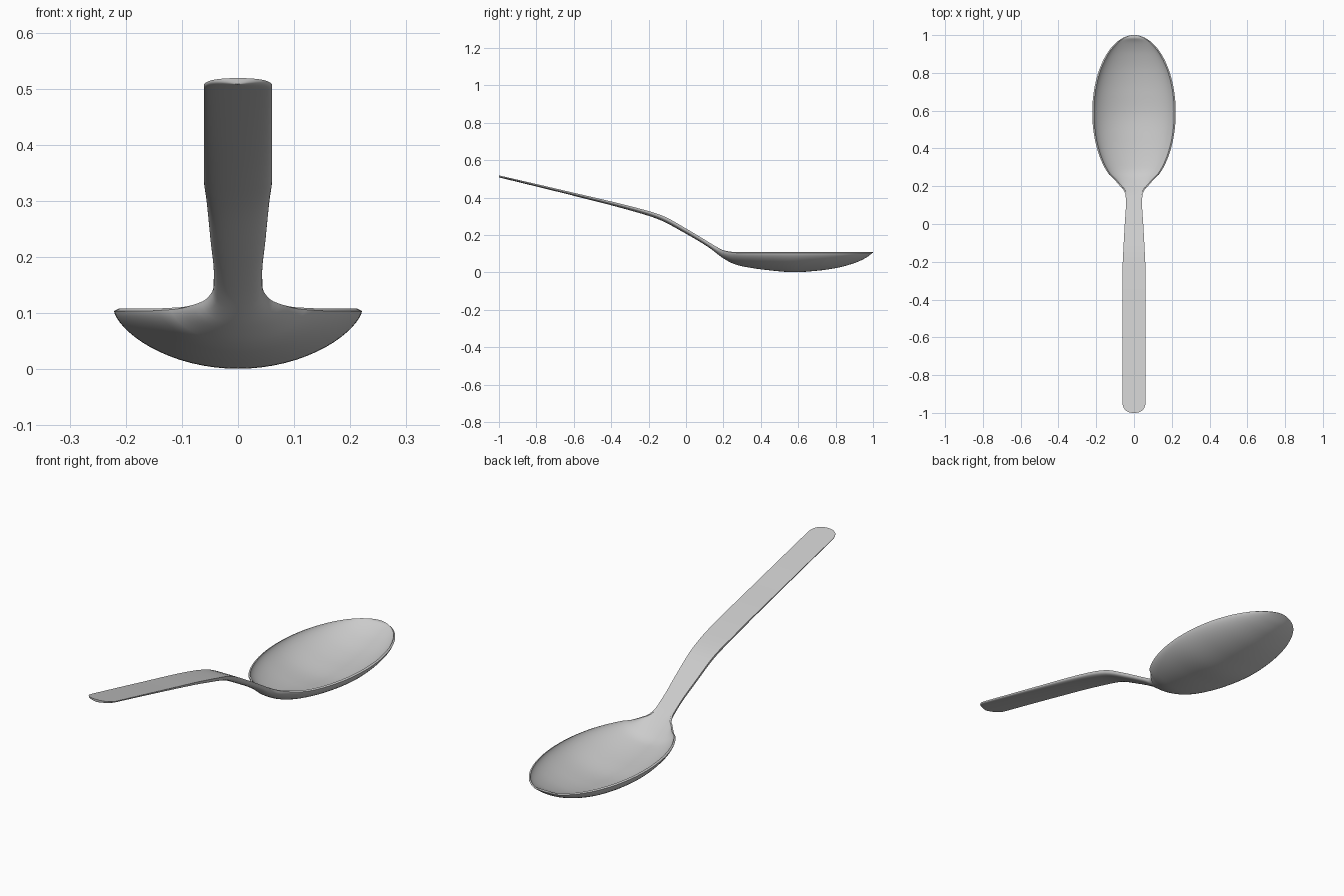
import bpy, bmesh, math

if "Cube" in bpy.data.objects:
    bpy.data.objects.remove(bpy.data.objects["Cube"])


def curve(keys, y):
    """Monotone cubic interpolation through (position, value) keys."""
    xs, vs = zip(*keys)
    n = len(xs)
    if y <= xs[0]:
        return vs[0]
    if y >= xs[-1]:
        return vs[-1]
    d = [(vs[i + 1] - vs[i]) / (xs[i + 1] - xs[i]) for i in range(n - 1)]
    m = [d[0]]
    for a, b in zip(d, d[1:]):
        m.append(2 * a * b / (a + b) if a * b > 0 else 0)
    m.append(d[-1])
    i = max(k for k in range(n - 1) if xs[k] <= y)
    h = xs[i + 1] - xs[i]
    t = (y - xs[i]) / h
    return ((2*t**3 - 3*t*t + 1) * vs[i] + (t**3 - 2*t*t + t) * h * m[i]
            + (3*t*t - 2*t**3) * vs[i + 1] + (t**3 - t*t) * h * m[i + 1])


# Side profile: upper line, lower line; plan: half width of the handle and neck
TOP = [(-1, .519), (-.6, .426), (-.27, .347), (-.13, .305), (0, .235),
       (.1, .175), (.16, .139), (.2, .119), (.25, .110), (.32, .108), (1, .108)]
BOTTOM = [(-1, .508), (-.95, .496), (-.6, .410), (-.3, .332), (-.15, .285),
          (0, .207), (.12, .135), (.2, .075), (.25, .048), (.3, .033), (.45, .011),
          (.58, .001), (.7, .009), (.8, .023), (.9, .050), (.96, .077), (1, .106)]
WIDTH = [(-.94, .061), (-.25, .061), (-.15, .057), (0, .049), (.1, .043),
         (.15, .044), (.18, .055), (.205, .078), (.24, .108), (.26, .1305)]


def half_width(y):
    if y < -.94:
        t = min(1, (-.94 - y) / .06)
        return .061 * (1 - t ** 2.4) ** (1 / 2.4)
    if y > .26:
        return .221 * math.sqrt(max(0, 1 - ((y - .59) / .41) ** 2))
    return curve(WIDTH, y)


def section(y, n=32):
    """Closed cross-section ring: underside, rim, then the upper surface."""
    w = max(half_width(y), .0015)
    top, low = curve(TOP, y), curve(BOTTOM, y)
    depth = top - low
    s = min(1, max(0, (y - .13) / .15))
    s = s * s * (3 - 2 * s)
    power = .6 + .75 * s
    hollow = max(0, depth - .014) * s
    inner = w - min(.008, w * .15)
    ring = []
    for k in range(n + 1):
        a = math.pi * (k / n - .5)
        f = max(0, math.cos(a)) ** power
        ring.append((w * math.sin(a), y, top - .004 * s * min(1, w / .05) - (depth - .004 * s * min(1, w / .05)) * f))
    for k in range(n + 1):
        a = math.pi * (.5 - k / n)
        f = max(0, math.cos(a)) ** power
        ring.append((inner * math.sin(a), y, top - hollow * f))
    return ring


# Stations are dense at both rounded ends and around the neck
stations = [-.94 - .06 * math.sin(math.pi / 2 * i / 10) for i in range(10, 0, -1)]
stations += [-.94 + 1.04 * i / 36 for i in range(36)]
stations += [.10 + .16 * i / 16 for i in range(16)]
stations += [.26 + .33 * i / 20 for i in range(20)]
stations += [.59 + .41 * math.sin(math.pi / 2 * i / 32) for i in range(33)]

# Spoon: one continuous loft through all the stations
bm = bmesh.new()
rings = [[bm.verts.new(p) for p in section(y)] for y in stations]
for r, q in zip(rings, rings[1:]):
    for i in range(len(r)):
        j = (i + 1) % len(r)
        bm.faces.new((r[i], r[j], q[j], q[i]))
bm.faces.new(rings[0])
bm.faces.new(rings[-1])
bmesh.ops.remove_doubles(bm, verts=bm.verts, dist=.00005)
bmesh.ops.recalc_face_normals(bm, faces=bm.faces)
mesh = bpy.data.meshes.new("spoon")
bm.to_mesh(mesh)
bm.free()
spoon = bpy.data.objects.new("spoon", mesh)
bpy.context.collection.objects.link(spoon)
bpy.context.view_layer.objects.active = spoon
spoon.select_set(True)
bpy.ops.object.shade_smooth_by_angle(angle=math.radians(40))
